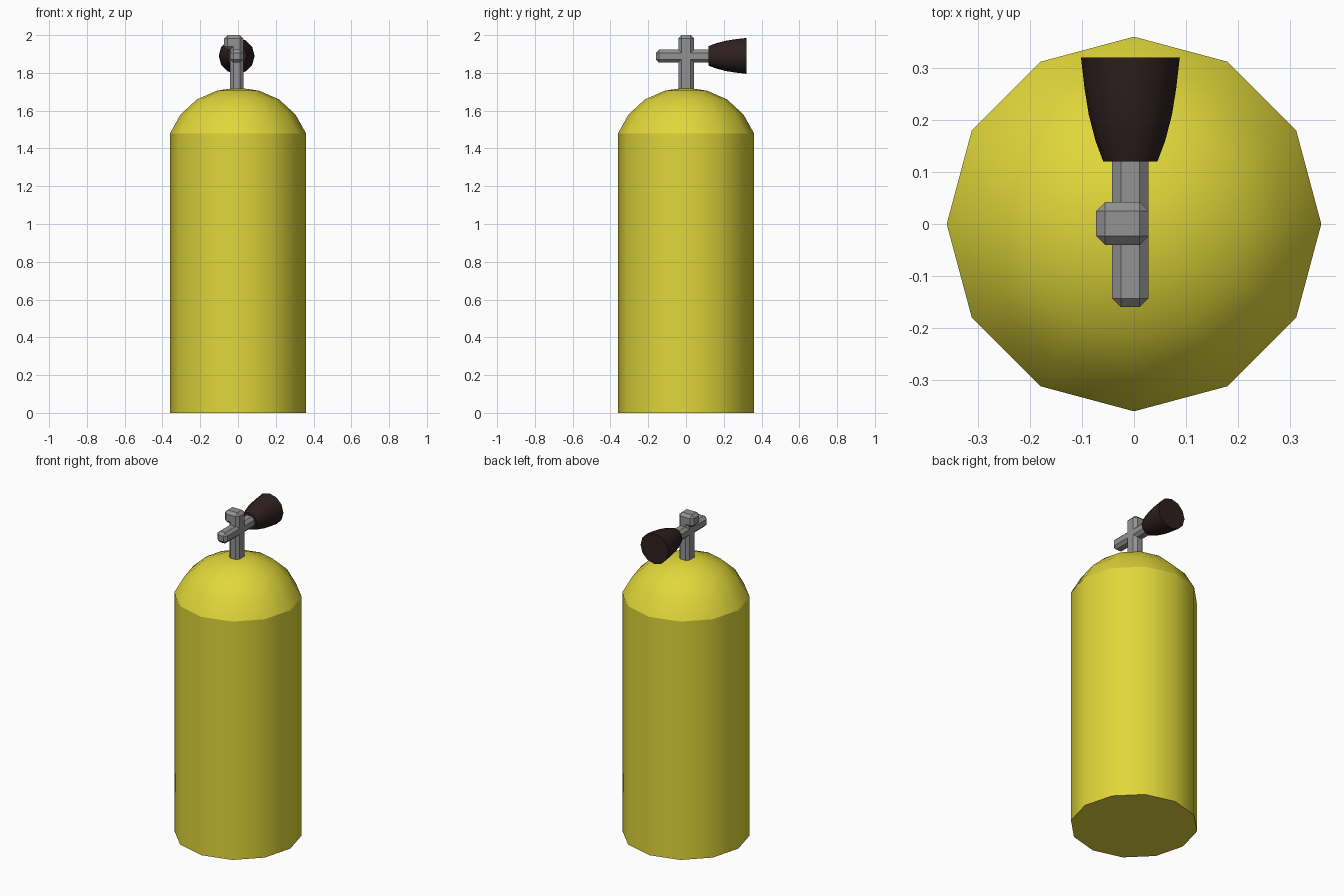
import bpy, bmesh, math
from mathutils import Matrix, Vector

if "Cube" in bpy.data.objects:
    bpy.data.objects.remove(bpy.data.objects["Cube"])


def material(name, rgb):
    m = bpy.data.materials.new(name)
    m.diffuse_color = (*rgb, 1)
    m.use_nodes = True
    m.node_tree.nodes["Principled BSDF"].inputs["Base Color"].default_value = m.diffuse_color
    return m


YELLOW = material("tank yellow", (0.75, 0.68, 0.042))
GREY = material("valve grey", (0.29, 0.29, 0.29))
BROWN = material("dark brown rubber", (0.028, 0.014, 0.014))


def finish(bm, name, mat):
    bmesh.ops.recalc_face_normals(bm, faces=bm.faces)
    me = bpy.data.meshes.new(name)
    bm.to_mesh(me)
    bm.free()
    me.materials.append(mat)
    ob = bpy.data.objects.new(name, me)
    bpy.context.collection.objects.link(ob)
    return ob


def lathe(name, profile, sides, mat, sharp_rings, matrix=Matrix()):
    """Smooth solid turned about z; a radius of 0 closes to a point."""
    bm = bmesh.new()
    rings = []
    for r, z in profile:
        n = sides if r > 0 else 1
        rings.append([bm.verts.new((r * math.cos(2 * math.pi * i / sides),
                                    r * math.sin(2 * math.pi * i / sides), z))
                      for i in range(n)])
    for a, b in zip(rings, rings[1:]):
        for i in range(sides):
            j = (i + 1) % sides
            if len(b) == 1:
                f = bm.faces.new((a[i], a[j], b[0]))
            else:
                f = bm.faces.new((a[i], a[j], b[j], b[i]))
            f.smooth = True
    for ring in (rings[0], rings[-1]):
        if len(ring) > 1:
            bm.faces.new(ring)
    # hard creases around the chosen rings
    for k in sharp_rings:
        for i in range(sides):
            bm.edges.get((rings[k][i], rings[k][(i + 1) % sides])).smooth = False
    bm.transform(matrix)
    return finish(bm, name, mat)


def chamfered_box(name, lo, hi, cut, mat):
    lo, hi = Vector(lo), Vector(hi)
    bm = bmesh.new()
    bmesh.ops.create_cube(bm, size=1)
    bm.transform(Matrix.Translation((lo + hi) / 2) @ Matrix.Diagonal((*(hi - lo), 1)))
    bmesh.ops.bevel(bm, geom=bm.edges[:], offset=cut, segments=1,
                    affect='EDGES', profile=0.5)
    return finish(bm, name, mat)


# Tank with domed shoulder
lathe("tank", [(0.36, 0), (0.36, 1.48), (0.304, 1.58), (0.217, 1.66),
               (0.111, 1.706), (0, 1.722)], 12, YELLOW, (0, 1))

# Valve: stem, cross bar, side outlet
chamfered_box("valve_stem", (-0.042, -0.04, 1.66), (0.028, 0.042, 1.995), 0.017, GREY)
chamfered_box("valve_bar", (-0.042, -0.16, 1.855), (0.028, 0.14, 1.923), 0.017, GREY)
chamfered_box("valve_outlet", (-0.073, -0.04, 1.923), (0.028, 0.042, 2.0), 0.017, GREY)

# Flared hand knob, turned to point along +y
lathe("hand_knob", [(0.052, 0.12), (0.067, 0.16), (0.08, 0.21), (0.088, 0.26),
                    (0.095, 0.32)], 12, BROWN, (0, 4),
      Matrix.Translation((-0.007, 0, 1.89)) @ Matrix.Rotation(-math.pi / 2, 4, 'X'))
